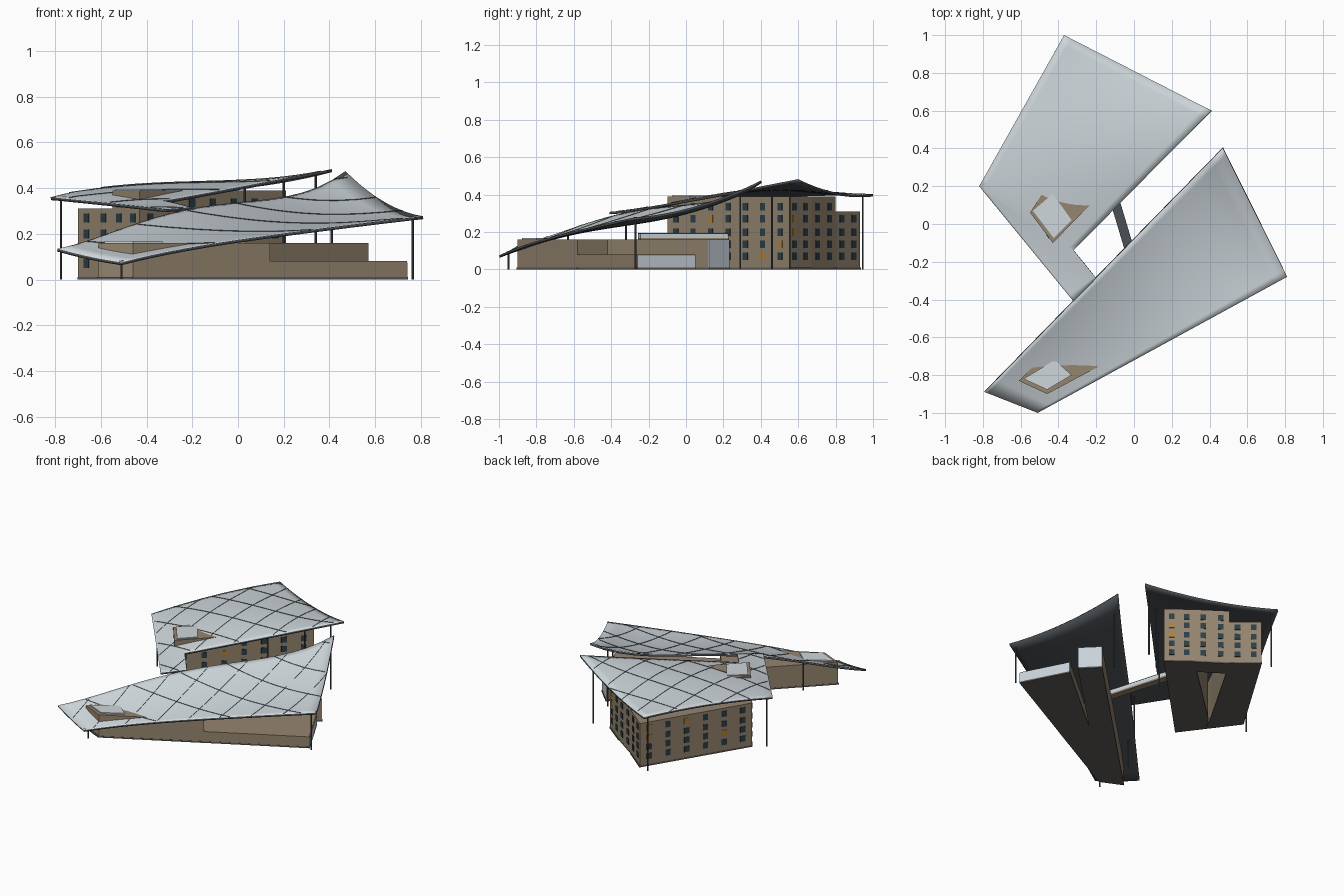
import bpy, bmesh, math, random
from mathutils import Vector
from mathutils.bvhtree import BVHTree

if "Cube" in bpy.data.objects:
    bpy.data.objects.remove(bpy.data.objects["Cube"])

random.seed(4)


def mat(name, r, g, b):
    m = bpy.data.materials.new(name)
    m.diffuse_color = (r, g, b, 1)
    m.use_nodes = True
    m.node_tree.nodes["Principled BSDF"].inputs["Base Color"].default_value = m.diffuse_color
    return m


ROOF = mat("roof_metal", .62, .68, .71)
DARK = mat("dark_metal", .07, .08, .09)
BROWN = mat("brown_cladding", .30, .235, .16)
BASE = mat("base_grey", .12, .11, .10)
GLASS = mat("pale_glass", .58, .64, .70)
PANE = mat("window_dark", .025, .05, .065)
LIT = mat("window_lit", .42, .22, .05)


def finish(name, bm, *mats):
    me = bpy.data.meshes.new(name)
    bm.to_mesh(me)
    bm.free()
    ob = bpy.data.objects.new(name, me)
    bpy.context.collection.objects.link(ob)
    for m in mats:
        me.materials.append(m)
    return ob


def add_prism(bm, pts, z0, z1):
    lo = [bm.verts.new((x, y, z0)) for x, y in pts]
    hi = [bm.verts.new((x, y, z1)) for x, y in pts]
    n = len(pts)
    bm.faces.new(lo[::-1])
    bm.faces.new(hi)
    for i in range(n):
        j = (i + 1) % n
        bm.faces.new((lo[i], lo[j], hi[j], hi[i]))


def prism(name, pts, z0, z1, m):
    bm = bmesh.new()
    add_prism(bm, pts, z0, z1)
    return finish(name, bm, m)


def add_panel(bm, p, q, t0, t1, z0, z1, out=.003):
    # thin box lying on the wall from p to q (outside on the right)
    p, q = Vector(p), Vector(q)
    d = q - p
    nrm = Vector((d.y, -d.x)).normalized() * out
    a, b = p + d * t0, p + d * t1
    add_prism(bm, [a + nrm, b + nrm, b - nrm, a - nrm], z0, z1)


# ---------- curved roofs: Coons patches with straight plan edges ----------
def curve(zs, t):
    n = len(zs) - 1
    s = 0
    for i, z in enumerate(zs):
        for j in range(n + 1):
            if j != i:
                z *= (t * n - j) / (i - j)
        s += z
    return s


def add_patch(bm, c, bottom, right, top, left, bump=0, n=20):
    # corners c counter-clockwise; edge heights run with u or v
    c = [Vector(p) for p in c]
    g = []
    for j in range(n + 1):
        v = j / n
        row = []
        for i in range(n + 1):
            u = i / n
            p = (c[0] * (1 - u) + c[1] * u) * (1 - v) + (c[3] * (1 - u) + c[2] * u) * v
            z = ((1 - v) * curve(bottom, u) + v * curve(top, u)
                 + (1 - u) * curve(left, v) + u * curve(right, v)
                 - (1 - u) * (1 - v) * bottom[0] - u * (1 - v) * bottom[-1]
                 - (1 - u) * v * top[0] - u * v * top[-1])
            z += bump * 16 * u * (1 - u) * v * (1 - v)
            row.append(bm.verts.new((p.x, p.y, z)))
        g.append(row)
    for j in range(n):
        for i in range(n):
            bm.faces.new((g[j][i], g[j][i + 1], g[j + 1][i + 1], g[j + 1][i]))


def roof(name, bm):
    bmesh.ops.remove_doubles(bm, verts=bm.verts, dist=.0005)
    tree = BVHTree.FromBMesh(bm)
    ob = finish(name, bm, ROOF, DARK)
    mod = ob.modifiers.new("thickness", 'SOLIDIFY')
    mod.thickness, mod.offset = .013, -1
    mod.material_offset = mod.material_offset_rim = 1
    bpy.context.view_layer.objects.active = ob
    ob.select_set(True)
    bpy.ops.object.shade_smooth_by_angle(angle=math.radians(30))
    ob.select_set(False)
    # standing seams on a square grid, draped on the roof
    sm = bmesh.new()
    lines = [((-.82 + .18 * k, -1), (0, 1)) for k in range(10)]
    lines += [((-1, -.99 + .222 * k), (1, 0)) for k in range(10)]
    for (x, y), (dx, dy) in lines:
        prev = None
        for s in range(101):
            hit = tree.ray_cast(Vector((x + dx * s * .02, y + dy * s * .02, 2)), Vector((0, 0, -1)))[0]
            cur = None
            if hit:
                cur = [sm.verts.new(hit + Vector((0, 0, h))) for h in (-.002, .003)]
                if prev:
                    sm.faces.new((prev[0], cur[0], cur[1], prev[1]))
            prev = cur
    finish(name + "_seams", sm, DARK)
    return tree


bm = bmesh.new()
P0, NOTCH, P2, P1 = (-.82, .2), (-.32, -.14), (.41, .6), (-.37, 1.0)
seam = [.36, .363, .345]
add_patch(bm, (P0, NOTCH, P2, P1), seam, [.345, .412, .483], [.403, .412, .483], [.36, .402, .403], .028)
add_patch(bm, (P0, (-.32, -.41), (-.2, -.287), NOTCH), [.36, .335, .308], [.308, .316], seam and [.345, .33, .316] and
          [.345, .332, .316], seam)
tree_a = roof("back_roof", bm)

bm = bmesh.new()
add_patch(bm, ((-.79, -.89), (-.51, -1.0), (.81, -.28), (.47, .40)),
          [.135, .1, .075], [.075, .145, .195, .238, .277], [.475, .34, .277], [.135, .235, .318, .355, .475])
tree_b = roof("front_roof", bm)

# ---------- tall building: two wings and a link round a courtyard ----------
tall = [(-.43, -.1), (.21, .55), (.056, .67), (-.48, .17), (-.55, .06)]
link = [(.056, .67), (-.13, .8), (-.2, .69), (-.03, .58)]
low_wing = [(-.13, .8), (-.29, .93), (-.7, .26), (-.55, .06), (-.48, .2)]
main = [(.46, .23), (-.61, -.83), (-.46, -.9), (.14, -.58), (.02, -.42), (.57, .12)]
annex = [(.14, -.58), (.74, -.26), (.58, .05), (.02, -.42)]
for name, pts, h in (("tall_wing", tall, .39), ("link_block", link, .39), ("low_wing", low_wing, .31),
                     ("main_hall", main, .16), ("annex", annex, .08)):
    prism(name, pts, .008, h, BROWN)
    cx = sum(p[0] for p in pts) / len(pts)
    cy = sum(p[1] for p in pts) / len(pts)
    prism(name + "_plinth", [(cx + (x - cx) * 1.01, cy + (y - cy) * 1.01) for x, y in pts], 0, .01, BASE)

# windows, a few of them lit
rows = [.07, .135, .20, .27, .335]
wb = {PANE: bmesh.new(), LIT: bmesh.new()}
for p, q, cols, zs in ((tall[0], tall[1], 7, rows), (link[0], link[1], 2, rows), (tall[1], tall[2], 2, rows),
                       (low_wing[0], low_wing[1], 2, rows[:4]), (low_wing[1], low_wing[2], 6, rows[:4]),
                       (low_wing[2], low_wing[3], 2, rows[:4]), (tall[4], tall[0], 2, rows)):
    half = .018 / (Vector(q) - Vector(p)).length
    for c in range(cols):
        t = (c + .5) / cols
        for z in zs:
            m = LIT if random.random() < .13 else PANE
            add_panel(wb[m], p, q, t - half, t + half, z - .02, z + .02)
finish("windows", wb[PANE], PANE)
finish("lit_windows", wb[LIT], LIT)

# glazed ends of the low building
bm = bmesh.new()
add_panel(bm, main[5], main[0], 0, 1, .01, .158)
add_panel(bm, annex[1], annex[2], 0, 1, .01, .075)
finish("glazed_ends", bm, GLASS)

# roof flaps over the two corners that poke through
prism("back_roof_flap", [(-.535, .07), (-.425, -.075), (-.33, .02), (-.43, .16)], .388, .396, ROOF)
prism("front_roof_flap", [(-.585, -.82), (-.46, -.877), (-.33, -.80), (-.42, -.72)], .158, .168, ROOF)

# ---------- footbridge between the buildings ----------
a, b, w = Vector((-.13, .22)), Vector((.01, -.25)), Vector((.024, .007))
deck = [a - w, b - w, b + w, a + w]
prism("bridge_deck", deck, .155, .167, BROWN)
prism("bridge_glazing", deck, .167, .19, GLASS)
prism("bridge_top", deck, .19, .195, DARK)

# ---------- slender columns reaching up to the roofs ----------
bm = bmesh.new()
for x, y in ((-.775, .2), (-.36, .945), (.2, .46), (.03, .29), (-.27, -.32), (-.48, -.63),
             (.41, .29), (.765, -.27), (-.51, -.95), (.34, .555)):
    hit = None
    for t in (tree_a, tree_b):
        hit = hit or t.ray_cast(Vector((x, y, 2)), Vector((0, 0, -1)))[0]
    if hit:
        ring = [(x + .005 * math.cos(k * math.pi / 4), y + .005 * math.sin(k * math.pi / 4)) for k in range(8)]
        add_prism(bm, ring, 0, hit.z - .006)
finish("columns", bm, DARK)
